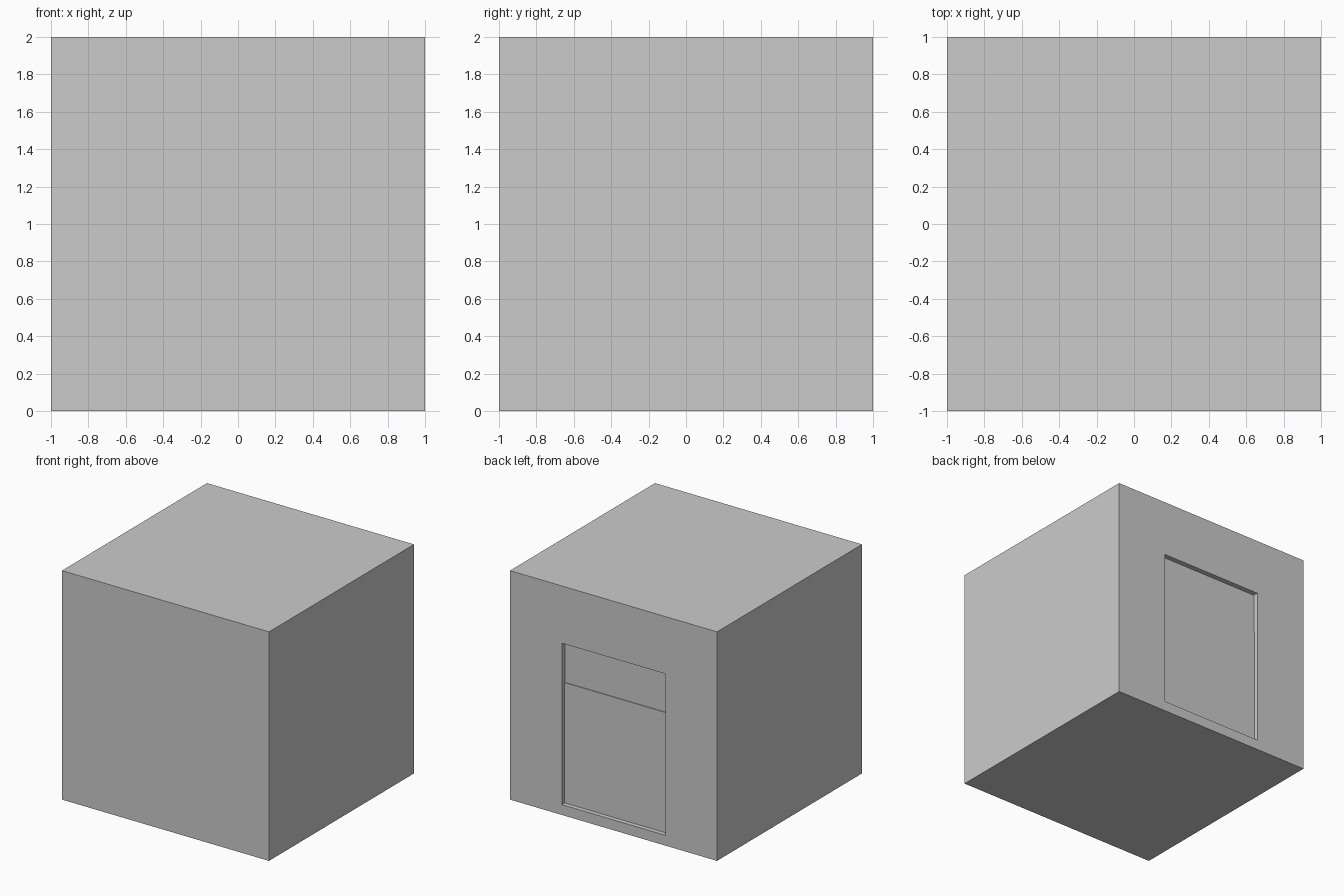
import bpy

if "Cube" in bpy.data.objects:
    bpy.data.objects.remove(bpy.data.objects["Cube"])


def box(name, lo, hi):
    """Axis-aligned box between two corners."""
    mid = [(a + b) / 2 for a, b in zip(lo, hi)]
    bpy.ops.mesh.primitive_cube_add(size=1, location=mid)
    ob = bpy.context.object
    ob.name = name
    ob.scale = [b - a for a, b in zip(lo, hi)]
    bpy.ops.object.transform_apply(location=True, rotation=False, scale=True)
    return ob


def cut(target, cutter):
    """Subtract a cutter box, then remove it."""
    mod = target.modifiers.new("recess", 'BOOLEAN')
    mod.operation = 'DIFFERENCE'
    mod.solver = 'EXACT'
    mod.object = cutter
    bpy.context.view_layer.objects.active = target
    bpy.ops.object.modifier_apply(modifier=mod.name)
    bpy.data.objects.remove(cutter)


# Solid block
body = box("block_body", (-1, -1, 0), (1, 1, 2))

# Shallow door recess in the back, its upper part a hair deeper
cut(body, box("door_cutter", (-0.5, 0.96, 0.09), (0.5, 1.1, 1.5)))
cut(body, box("upper_cutter", (-0.5, 0.954, 1.14), (0.5, 1.1, 1.5)))
